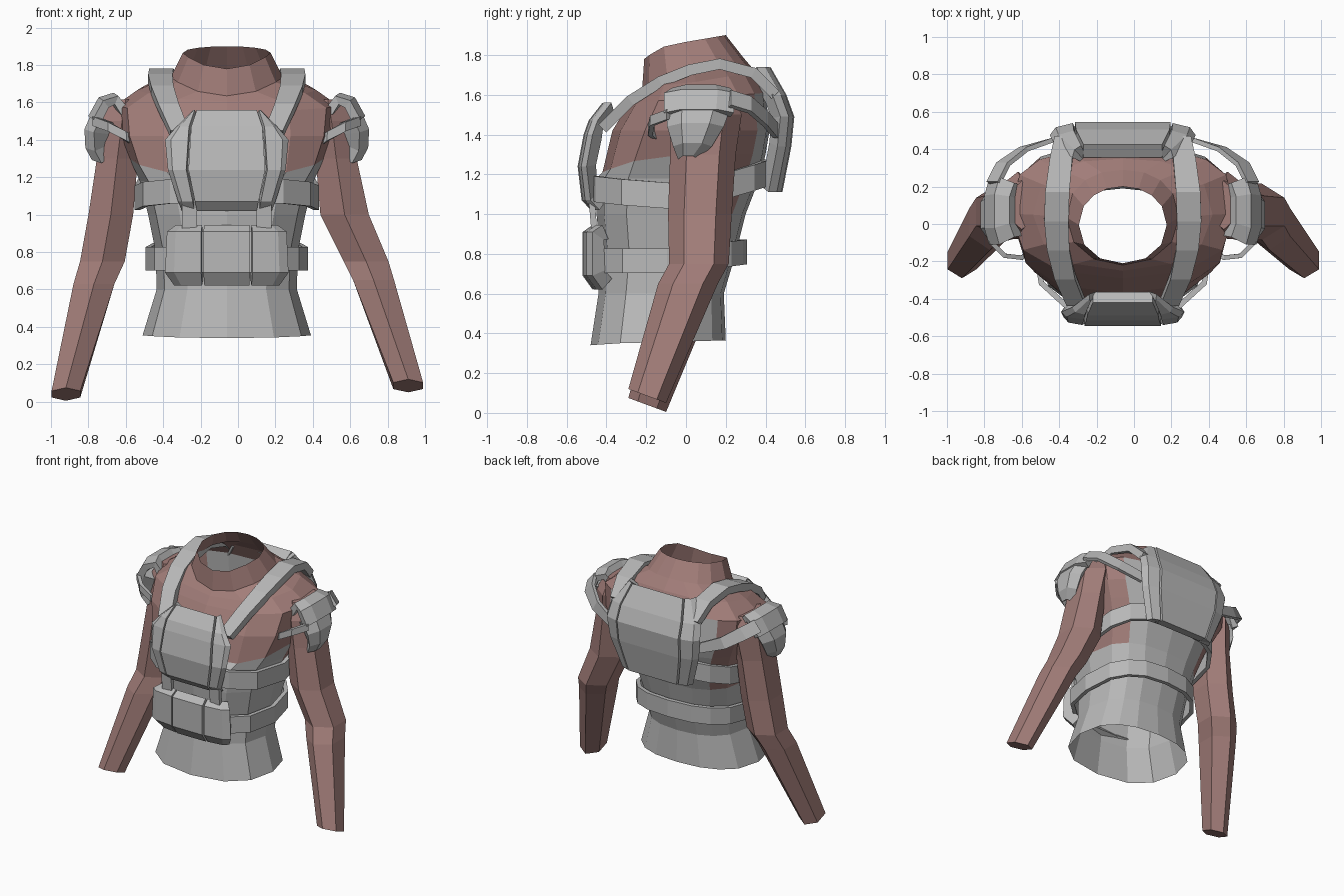
import bpy, math
from mathutils import Vector

if "Cube" in bpy.data.objects:
    bpy.data.objects.remove(bpy.data.objects["Cube"])

CX = -0.06  # symmetry line of the torso


def material(name, rgb):
    m = bpy.data.materials.new(name)
    m.diffuse_color = (*rgb, 1)
    m.use_nodes = True
    m.node_tree.nodes["Principled BSDF"].inputs["Base Color"].default_value = m.diffuse_color
    return m


GREY = material("armor grey", (0.48, 0.48, 0.48))
BROWN = material("dusty brown", (0.36, 0.205, 0.19))


def sheet(name, rows, mat, thick=0, wrap=False, caps=False, flip=False, offset=-1):
    """Grid of points: rows run downwards, columns run rightwards seen from outside."""
    if flip:
        rows = [r[::-1] for r in rows]
    n, c = len(rows), len(rows[0])
    verts = [tuple(p) for r in rows for p in r]
    faces = []
    for i in range(n - 1):
        for j in range(c if wrap else c - 1):
            k = (j + 1) % c
            faces.append((i * c + j, (i + 1) * c + j, (i + 1) * c + k, i * c + k))
    if caps:
        faces.append(tuple(range(c)))
        faces.append(tuple(reversed(range((n - 1) * c, n * c))))
    me = bpy.data.meshes.new(name)
    me.from_pydata(verts, [], faces)
    me.materials.append(mat)
    ob = bpy.data.objects.new(name, me)
    bpy.context.collection.objects.link(ob)
    if thick:
        mod = ob.modifiers.new("thickness", 'SOLIDIFY')
        mod.thickness = thick
        mod.offset = offset
    return ob


# ---- Torso: open shell lofted through rings
# (z at the sides, half width, front y, back y, front drop, back rise, front squareness, back squareness)
RINGS = [
    (1.865, 0.235, -0.21, 0.20, 0.085, 0.035, 2.1, 2.1),
    (1.735, 0.30, -0.22, 0.29, 0.10, 0.05, 2.1, 2.2),
    (1.665, 0.48, -0.25, 0.35, 0.06, 0.05, 2.2, 2.5),
    (1.58, 0.60, -0.29, 0.40, 0.03, 0.03, 2.4, 3.0),
    (1.42, 0.58, -0.37, 0.42, 0.0, 0.0, 2.6, 3.2),
    (1.30, 0.52, -0.42, 0.40, 0.09, 0.0, 2.8, 3.1),
    (1.18, 0.465, -0.45, 0.37, 0.0, 0.0, 2.8, 2.9),
    (1.00, 0.42, -0.45, 0.30, 0.0, 0.0, 2.7, 2.7),
    (0.80, 0.38, -0.43, 0.25, 0.0, 0.0, 2.5, 2.5),
    (0.60, 0.375, -0.44, 0.19, 0.0, 0.0, 2.4, 2.4),
    (0.355, 0.45, -0.48, 0.20, 0.015, 0.01, 2.4, 2.4),
]
ANGLES = [math.radians(a) for a in (0, 28, 50, 70, 90, 110, 130, 152, 180, 210, 240, 270, 300, 330)]
SEG = len(ANGLES)


def ring_point(ring, a, out=0.0):
    z, hw, yf, yb, drop, rise, nf, nb = ring
    cs, sn = math.cos(a), math.sin(a)
    n = nb if sn > 0 else nf
    px = math.copysign(abs(cs) ** (2 / n), cs)
    py = math.copysign(abs(sn) ** (2 / n), sn)
    dz = rise * py if py > 0 else -drop * py * py
    return Vector((CX + (hw + out) * px, (yf + yb) / 2 + ((yb - yf) / 2 + out) * py, z + dz))


def ring_at(z):
    for a, b in zip(RINGS, RINGS[1:]):
        if a[0] >= z >= b[0]:
            t = (a[0] - z) / (a[0] - b[0])
            return tuple(u + (v - u) * t for u, v in zip(a, b))
    return RINGS[-1]


torso = sheet("torso", [[ring_point(r, a) for a in ANGLES] for r in RINGS], BROWN, wrap=True)
torso.data.materials.append(GREY)
# Grey vest covers the waist, the front up to the chest and a panel on the back
for f in torso.data.polygons:
    limit = 1.0
    if f.center.y < -0.02:
        limit = 1.27
    elif 2 <= f.index % SEG <= 5:
        limit = 1.55
    f.material_index = 1 if f.center.z < limit else 0


# ---- Belts following the torso
def belt(name, centre_z, width, out):
    rows = []
    for dz in (width / 2, -width / 2):
        row = []
        for a in ANGLES:
            z = centre_z(math.sin(a))
            p = ring_point(ring_at(z), a, out)
            row.append((p.x, p.y, z + dz))
        rows.append(row)
    sheet(name, rows, GREY, 0.03, wrap=True)


belt("chest_belt", lambda s: 1.09 + (0.12 * s if s > 0 else -0.04 * s), 0.13, 0.05)
belt("waist_belt", lambda s: 0.765 + (0.045 * s if s > 0 else 0), 0.125, 0.055)


# ---- Armor plates: a centre panel and two side panels, rows (z, y, centre half width, half width)
def plate(name, rows, side, thick, recede):
    s = -side  # x direction as seen from outside

    def pt(u, y, z):
        return (CX + s * u, y, z)
    sheet(name + "_centre", [[pt(-c, y, z), pt(c, y, z)] for z, y, c, w in rows], GREY, thick)
    for k in (-1, 1):
        grid = []
        for z, y, c, w in rows:
            inner = c + 0.012
            mid = inner + (w - inner) * 0.75
            grid.append([pt(k * inner, y - side * 0.005, z), pt(k * mid, y - side * recede * 0.4, z),
                         pt(k * w, y - side * recede, z)])
        sheet(name + "_side", grid, GREY, thick, flip=k < 0)
    # Seam backing behind the panel gaps
    sheet(name + "_backing", [[pt(-w * 0.85, y - side * 0.045, z), pt(w * 0.85, y - side * 0.045, z)]
                              for z, y, c, w in rows[1:-1]], GREY, 0.02)


plate("chest_plate", [(1.56, -0.42, 0.16, 0.18), (1.47, -0.49, 0.19, 0.27), (1.40, -0.515, 0.195, 0.33),
                      (1.24, -0.545, 0.205, 0.315), (1.07, -0.525, 0.17, 0.26),
                      (1.02, -0.48, 0.16, 0.24)], -1, 0.07, 0.045)
plate("belly_pouch", [(0.945, -0.47, 0.12, 0.27), (0.91, -0.52, 0.125, 0.32), (0.69, -0.52, 0.125, 0.33),
                      (0.62, -0.47, 0.12, 0.28)], -1, 0.08, 0.05)
plate("back_plate", [(1.74, 0.425, 0.21, 0.27), (1.60, 0.505, 0.25, 0.37), (1.49, 0.545, 0.255, 0.39),
                     (1.34, 0.53, 0.25, 0.37), (1.11, 0.485, 0.20, 0.29)], 1, 0.08, 0.07)

# ---- Arms: six-sided tubes, rings (x from torso centre, y, z, x radius, y radius)
UPPER = [(0.54, 0.10, 1.615, 0.07, 0.13), (0.56, 0.10, 1.50, 0.115, 0.18), (0.585, 0.085, 1.30, 0.11, 0.165)]
RIGHT = [(0.63, 0.07, 1.00, 0.13, 0.16), (0.745, 0.065, 0.75, 0.12, 0.15),
         (0.785, 0.01, 0.65, 0.11, 0.15), (0.97, -0.195, 0.085, 0.08, 0.095)]
LEFT = [(0.62, 0.07, 1.00, 0.12, 0.16), (0.665, 0.065, 0.75, 0.12, 0.15),
        (0.71, 0.01, 0.63, 0.11, 0.15), (0.86, -0.195, 0.04, 0.077, 0.095)]
for s, lower, name in ((1, RIGHT, "right_arm"), (-1, LEFT, "left_arm")):
    rings = UPPER + lower
    grid = []
    for i, (d, y, z, rx, ry) in enumerate(rings):
        tilt = 0.035 if i == len(rings) - 1 else 0
        row = []
        for k in range(6):
            a = math.pi * (2 * k + 1) / 6
            row.append((CX + s * d + rx * math.cos(a) / 0.87, y + ry * math.sin(a), z - tilt * math.sin(a)))
        grid.append(row)
    sheet(name, grid, BROWN, wrap=True, caps=True)


# ---- Straps and shoulder pads on both sides
def ribbon(name, s, path, width, flip):
    rows = [[(CX + s * (d + k * lean), y, z + k * width / 2) for d, y, z, lean in path] for k in (1, -1)]
    sheet(name, rows, GREY, 0.025, flip=flip, offset=0)


STRAP = [(0.31, 0.45, 1.60), (0.33, 0.34, 1.71), (0.35, 0.17, 1.755), (0.355, 0.02, 1.725),
         (0.345, -0.13, 1.665), (0.31, -0.28, 1.57), (0.25, -0.42, 1.43)]
CAP = [(0.555, 1.585, -0.06, 0.20), (0.61, 1.655, -0.07, 0.22), (0.69, 1.63, -0.11, 0.25), (0.745, 1.53, -0.11, 0.24)]
GUARD = [(0.735, 1.54, -0.10, 0.22), (0.77, 1.46, -0.095, 0.19), (0.765, 1.36, -0.065, 0.13), (0.73, 1.295, -0.04, 0.06)]
for s, side in ((1, "right"), (-1, "left")):
    # Harness strap over the shoulder
    sheet(side + "_shoulder_strap",
          [[(CX + s * d - w, y, z), (CX + s * d + w, y, z)]
           for (d, y, z), w in zip(STRAP, (0.055, 0.06, 0.065, 0.065, 0.06, 0.055, 0.05))],
          GREY, 0.055, offset=0)
    # Upper cap and tapered lower guard of the shoulder pad
    for name, prof, drop, thick in (("_shoulder_cap", CAP, 0.03, 0.05), ("_shoulder_guard", GUARD, 0.06, 0.10)):
        grid = []
        for d, z, y0, y1 in prof:
            row = []
            for t, f in ((0, 1), (0.25, 0.15), (0.75, 0.15), (1, 1)):
                row.append((CX + s * (d - drop * f), y0 + (y1 - y0) * t, z - 0.02 * f))
            grid.append(row)
        sheet(side + name, grid, GREY, thick, flip=s < 0)
    # Thin straps from the pad to the back plate and around the arm
    ribbon(side + "_pad_back_strap", s, [(0.69, 0.22, 1.58, -0.03), (0.64, 0.32, 1.55, -0.03),
                                         (0.53, 0.40, 1.48, -0.02), (0.37, 0.45, 1.42, 0)], 0.075, s < 0)
    ribbon(side + "_pad_front_strap", s, [(0.71, -0.09, 1.50, 0), (0.63, -0.17, 1.47, 0),
                                          (0.54, -0.18, 1.42, 0), (0.46, -0.12, 1.37, 0)], 0.05, s > 0)
    # Short link between chest plate and belly pouch
    sheet(side + "_front_link", [[(CX + s * 0.2 - 0.04, y, z), (CX + s * 0.2 + 0.04, y, z)]
                                 for z, y in ((1.08, -0.49), (0.90, -0.475))], GREY, 0.03)
